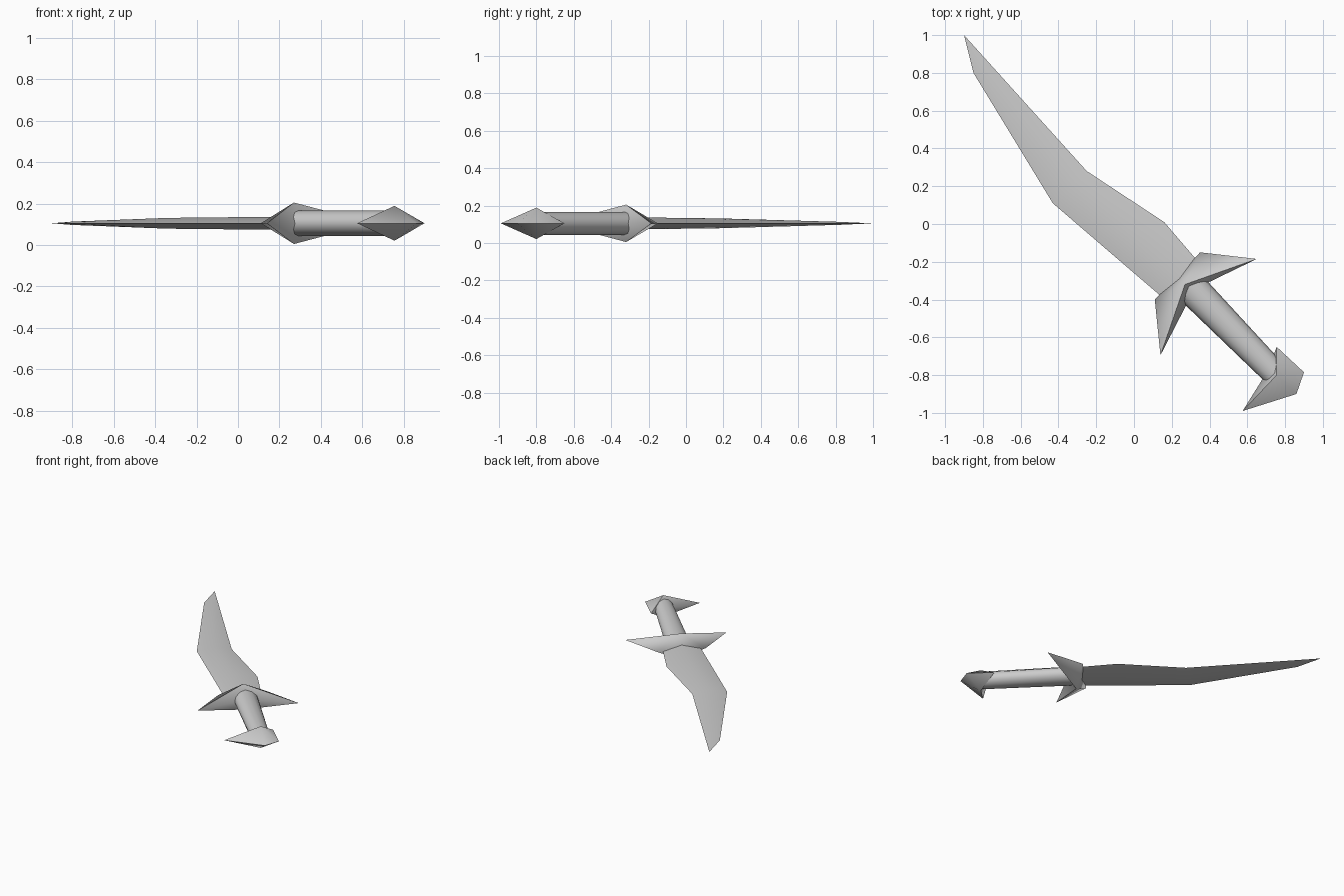
import bpy, bmesh
from math import cos, sin, pi, radians
from mathutils import Vector

cube = bpy.data.objects.get("Cube")
if cube:
    bpy.data.objects.remove(cube, do_unlink=True)

MID = 0.105  # height of the dagger's middle plane

steel = bpy.data.materials.new("grey steel")
steel.use_nodes = True
steel.diffuse_color = (0.6, 0.6, 0.6, 1)
steel.node_tree.nodes["Principled BSDF"].inputs["Base Color"].default_value = (0.6, 0.6, 0.6, 1)


def finish(name, bm, angle):
    bmesh.ops.recalc_face_normals(bm, faces=bm.faces)
    mesh = bpy.data.meshes.new(name)
    bm.to_mesh(mesh)
    bm.free()
    mesh.materials.append(steel)
    obj = bpy.data.objects.new(name, mesh)
    bpy.context.collection.objects.link(obj)
    bpy.ops.object.select_all(action='DESELECT')
    obj.select_set(True)
    bpy.context.view_layer.objects.active = obj
    bpy.ops.object.shade_smooth_by_angle(angle=radians(angle))


def loft(name, rings, tip=None, angle=60):
    """Skin equal rings of points, closing the far end at a tip or a cap."""
    bm = bmesh.new()
    loops = [[bm.verts.new(p) for p in ring] for ring in rings]
    n = len(loops[0])
    for a, b in zip(loops, loops[1:]):
        for i in range(n):
            j = (i + 1) % n
            bm.faces.new((a[i], a[j], b[j], b[i]))
    bm.faces.new(loops[0])
    if tip:
        t = bm.verts.new(tip)
        for i in range(n):
            bm.faces.new((loops[-1][i], loops[-1][(i + 1) % n], t))
    else:
        bm.faces.new(loops[-1])
    finish(name, bm, angle)


def spiked_plate(name, outline, apex, height):
    """Flat outline raised to a point above and below."""
    bm = bmesh.new()
    rim = [bm.verts.new((x, y, MID)) for x, y in outline]
    for side in (1, -1):
        peak = bm.verts.new((*apex, MID + side * height))
        for i, v in enumerate(rim):
            bm.faces.new((v, rim[(i + 1) % len(rim)], peak))
    finish(name, bm, 75)


# Blade: diamond sections given as left edge, ridge, right edge, half thickness
sections = [
    ((0.14, -0.38), (0.24, -0.29), (0.34, -0.20), 0.030),
    ((-0.03, -0.234), (0.04, -0.11), (0.16, 0.01), 0.030),
    ((-0.43, 0.11), (-0.34, 0.195), (-0.25, 0.28), 0.026),
    ((-0.85, 0.80), (-0.80, 0.82), (-0.75, 0.834), 0.008),
]
loft("blade", [[(*l, MID), (*m, MID + h), (*r, MID), (*m, MID - h)]
               for l, m, r, h in sections], tip=(-0.90, 1.0, MID))

# Handle: tapered oval bar
start, end = Vector((0.285, -0.32, MID)), Vector((0.745, -0.79, MID))
across = (end - start).cross(Vector((0, 0, 1))).normalized()
SIDES = 12
loft("handle", [[c + across * w * cos(2 * pi * i / SIDES)
                 + Vector((0, 0, 0.061 * sin(2 * pi * i / SIDES))) for i in range(SIDES)]
                for c, w in ((start, 0.088), (end, 0.068))])

# Guard with two swept points
spiked_plate("guard", [(0.35, -0.15), (0.65, -0.185), (0.32, -0.345),
                       (0.14, -0.695), (0.11, -0.40)], (0.27, -0.32), 0.10)

# Pommel with a hooked point
spiked_plate("pommel", [(0.755, -0.65), (0.90, -0.785), (0.86, -0.90),
                        (0.575, -0.99), (0.715, -0.765)], (0.755, -0.80), 0.084)
